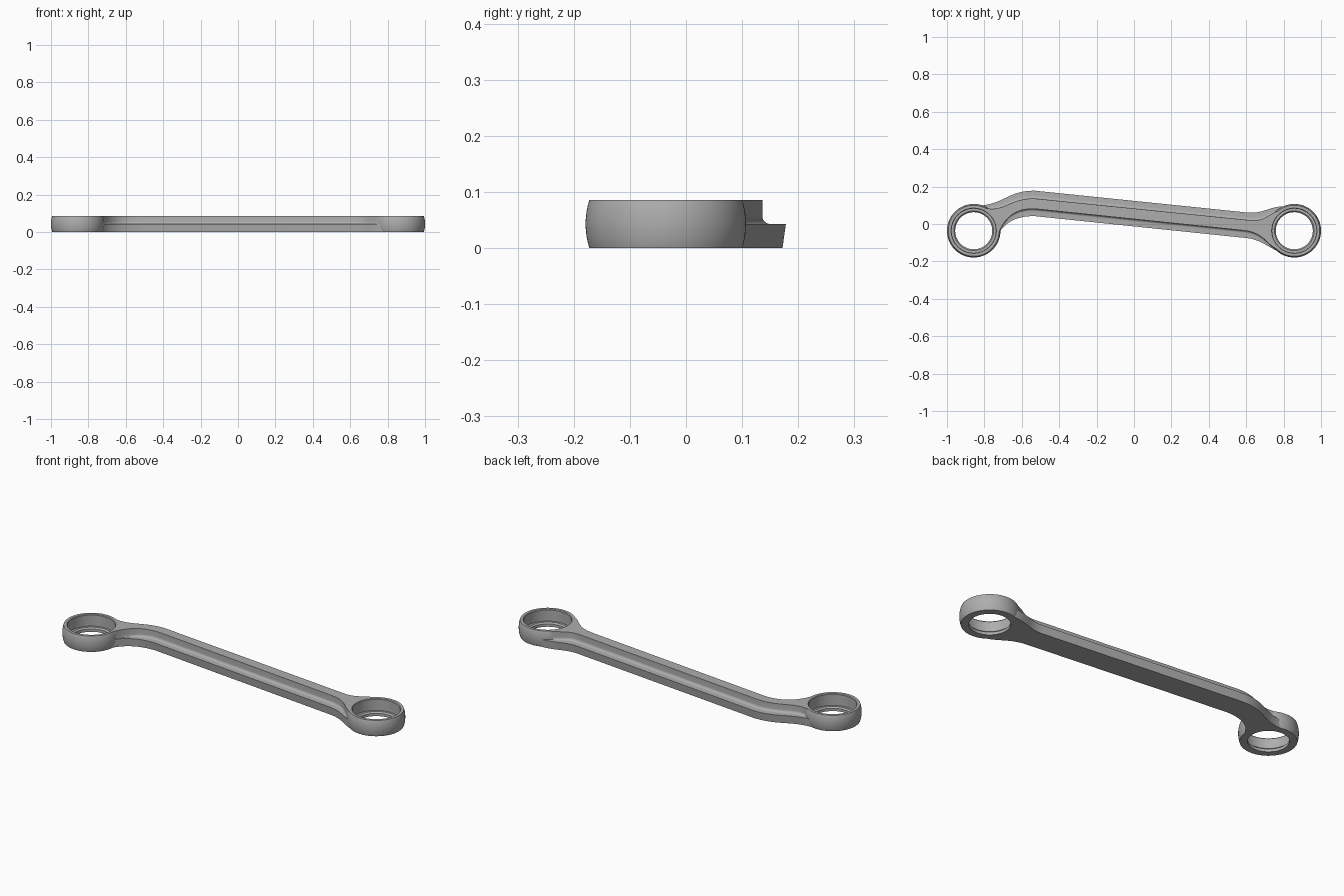
import bpy, bmesh, math
from mathutils import Vector
from mathutils.geometry import interpolate_bezier

cube = bpy.data.objects.get("Cube")
if cube:
    bpy.data.objects.remove(cube, do_unlink=True)

HEIGHT, FLANGE = 0.086, 0.043
RING_X, RING_Y = 0.857, -0.036

steel = bpy.data.materials.new("grey steel")
steel.use_nodes = True
GREY = (0.42, 0.42, 0.42, 1)
steel.diffuse_color = GREY
steel.node_tree.nodes["Principled BSDF"].inputs["Base Color"].default_value = GREY


def make_object(name, bm):
    bmesh.ops.recalc_face_normals(bm, faces=bm.faces)
    mesh = bpy.data.meshes.new(name)
    bm.to_mesh(mesh)
    bm.free()
    mesh.materials.append(steel)
    obj = bpy.data.objects.new(name, mesh)
    bpy.context.collection.objects.link(obj)
    return obj


def activate(obj):
    bpy.ops.object.select_all(action="DESELECT")
    obj.select_set(True)
    bpy.context.view_layer.objects.active = obj


def smooth(obj):
    activate(obj)
    bpy.ops.object.shade_smooth_by_angle(angle=math.radians(30))


def skin(bm, loops, closed):
    """Bridge successive closed loops of points with quads."""
    rows = [[bm.verts.new(p) for p in loop] for loop in loops]
    n = len(rows[0])
    pairs = list(zip(rows, rows[1:])) + ([(rows[-1], rows[0])] if closed else [])
    for a, b in pairs:
        for i in range(n):
            j = (i + 1) % n
            bm.faces.new((a[i], a[j], b[j], b[i]))
    return rows


def make_ring(name, x):
    # Barrel-shaped outer wall, then a bore with a lip at the bottom
    profile = []
    for i in range(11):
        t = i / 10
        profile.append((0.136 + 0.007 * math.sin(math.pi * t) ** 0.8, HEIGHT * t))
    profile += [(0.121, HEIGHT), (0.118, HEIGHT - 0.004), (0.118, 0.022),
                (0.106, 0.022), (0.099, 0.015), (0.099, 0)]
    bm = bmesh.new()
    loops = []
    for k in range(96):
        a = math.tau * k / 96
        loops.append([(x + r * math.cos(a), RING_Y + r * math.sin(a), z)
                      for r, z in profile])
    skin(bm, loops, True)
    smooth(make_object(name, bm))


def edge_line(left, right):
    """Flared curve at each end, joined by a straight run."""
    def curve(pts):
        return interpolate_bezier(*[Vector((x, y, 0)) for x, y in pts], 24)
    return curve(left) + curve(right)


# Plan curves of the arm: flange edges and rib edges
flange_back = edge_line(
    [(-0.86, 0.097), (-0.70, 0.095), (-0.68, 0.18), (-0.53, 0.178)],
    [(0.60, 0.062), (0.70, 0.052), (0.72, 0.10), (0.83, 0.095)])
rib_back = edge_line(
    [(-0.82, 0.092), (-0.70, 0.05), (-0.67, 0.14), (-0.53, 0.136)],
    [(0.62, 0.02), (0.70, 0.012), (0.71, 0.05), (0.78, 0.073)])
rib_front = edge_line(
    [(-0.735, -0.08), (-0.70, 0.03), (-0.64, 0.085), (-0.53, 0.081)],
    [(0.58, -0.034), (0.70, -0.045), (0.70, -0.11), (0.78, -0.143)])
flange_front = edge_line(
    [(-0.745, -0.10), (-0.72, -0.02), (-0.66, 0.045), (-0.53, 0.042)],
    [(0.60, -0.075), (0.69, -0.084), (0.72, -0.135), (0.80, -0.155)])


def half_section(flange, rib):
    """Section from the underside up to the rib top, with a root fillet."""
    out = flange - rib
    gap = out.length
    out.normalize()
    fillet = min(0.014, gap * 0.6)
    pts = [flange - out * min(0.006, gap * 0.2), flange + Vector((0, 0, FLANGE))]
    for i in range(7):
        a = math.pi / 2 * i / 6
        pts.append(rib + out * fillet * (1 - math.sin(a))
                   + Vector((0, 0, FLANGE + 0.014 * (1 - math.cos(a)))))
    return pts + [rib + Vector((0, 0, HEIGHT))]


bm = bmesh.new()
sections = [half_section(ff, rf) + half_section(fb, rb)[::-1]
            for ff, rf, rb, fb in zip(flange_front, rib_front, rib_back, flange_back)]
rows = skin(bm, sections, False)
bm.faces.new(rows[0])
bm.faces.new(rows[-1])
arm = make_object("arm", bm)

# Trim the arm ends inside the ring walls
for side in (-1, 1):
    bpy.ops.mesh.primitive_cylinder_add(vertices=96, radius=0.134, depth=1,
                                        location=(side * RING_X, RING_Y, 0))
    cutter = bpy.context.object
    cutter.name = "ring_cutter"
    cutter.hide_render = True
    mod = arm.modifiers.new("trim", "BOOLEAN")
    mod.operation = "DIFFERENCE"
    mod.solver = "EXACT"
    mod.object = cutter
    activate(arm)
    bpy.ops.object.modifier_apply(modifier=mod.name)
    bpy.data.objects.remove(cutter, do_unlink=True)
smooth(arm)

make_ring("left_ring", RING_X)
make_ring("right_ring", -RING_X)
